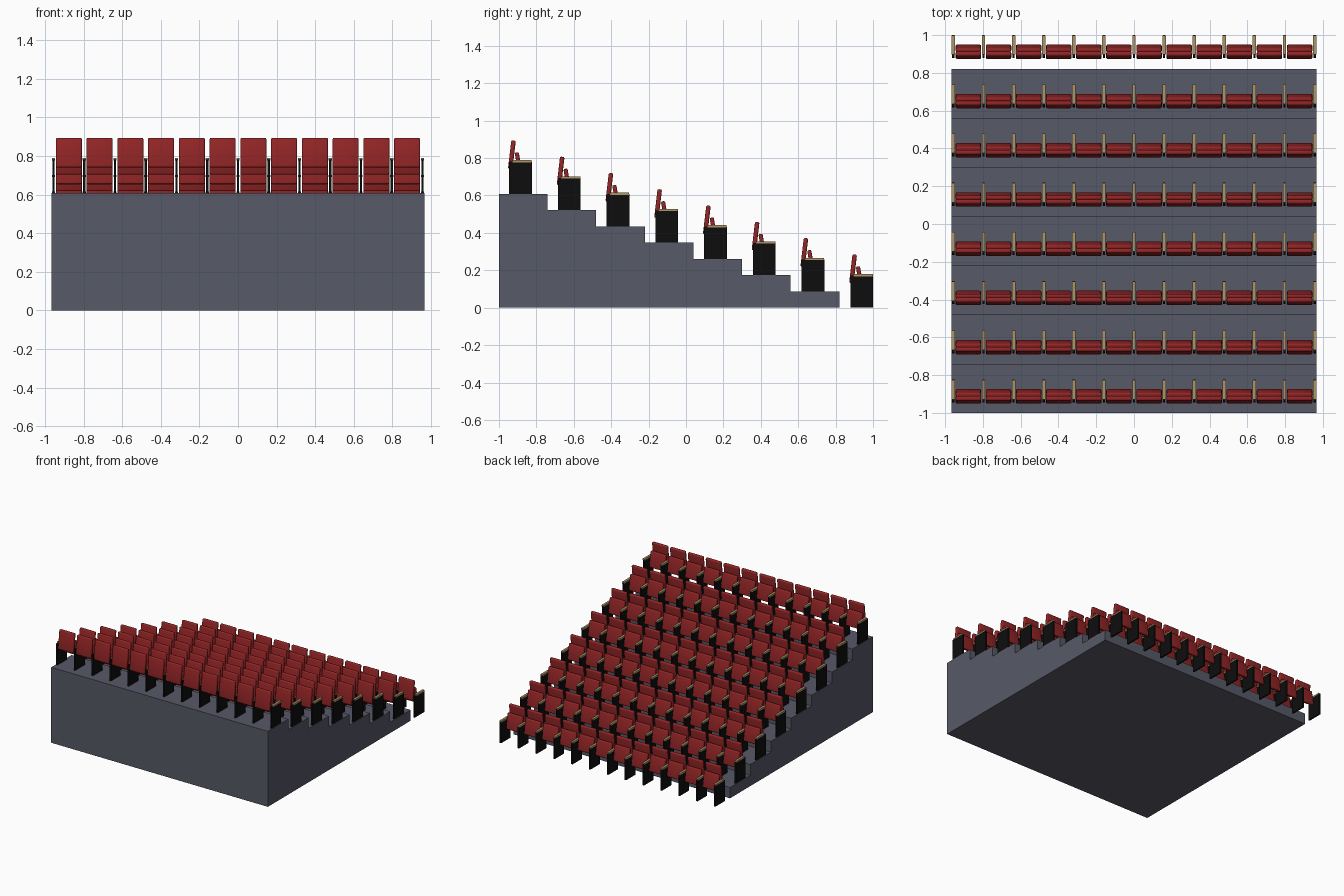
import bpy, bmesh, math
from mathutils import Matrix, Vector

cube = bpy.data.objects.get("Cube")
if cube:
    bpy.data.objects.remove(cube)

ROWS, SEATS = 8, 12
RISE, TREAD, PITCH = 0.087, 0.26, 0.1594
ROW_STEP = (0, 0.2606, -RISE)
TOP = RISE * (ROWS - 1)
HALF_W = 0.967


def material(name, color):
    m = bpy.data.materials.new(name)
    m.use_nodes = True
    m.diffuse_color = (*color, 1)
    m.node_tree.nodes["Principled BSDF"].inputs["Base Color"].default_value = (*color, 1)
    return m


concrete = material("slate grey", (0.095, 0.1, 0.135))
red = material("seat red", (0.29, 0.018, 0.019))
black = material("black panel", (0.004, 0.004, 0.004))
wood = material("armrest wood", (0.43, 0.30, 0.14))


def add_object(name, bm, mat):
    mesh = bpy.data.meshes.new(name)
    bmesh.ops.recalc_face_normals(bm, faces=bm.faces)
    bm.to_mesh(mesh)
    bm.free()
    mesh.materials.append(mat)
    obj = bpy.data.objects.new(name, mesh)
    bpy.context.collection.objects.link(obj)
    return obj


def extrude_profile(bm, points, width):
    """Extrude a (y, z) outline along x, centred on x = 0."""
    face = bm.faces.new([bm.verts.new((-width / 2, y, z)) for y, z in points])
    ext = bmesh.ops.extrude_face_region(bm, geom=[face])["geom"]
    verts = [g for g in ext if isinstance(g, bmesh.types.BMVert)]
    bmesh.ops.translate(bm, verts=verts, vec=(width, 0, 0))


def repeat(obj, count):
    """Repeat along the row, then down the rows."""
    obj.location.x = -PITCH * (count - 1) / 2
    for label, n, offset in (("seats", count, (PITCH, 0, 0)), ("rows", ROWS, ROW_STEP)):
        arr = obj.modifiers.new(label, 'ARRAY')
        arr.use_relative_offset = False
        arr.use_constant_offset = True
        arr.constant_offset_displace = offset
        arr.count = n


def cushion(name, low, high, width, thick, radius):
    """Rounded slab whose mid-line runs from low to high in the (y, z) plane."""
    a, b = Vector((0, *low)), Vector((0, *high))
    d = b - a
    bm = bmesh.new()
    tilt = Matrix.Rotation(-math.atan2(d.y, d.z), 4, 'X')
    bmesh.ops.create_cube(bm, size=1, matrix=Matrix.Diagonal((width, thick, d.length, 1)))
    bmesh.ops.bevel(bm, geom=bm.edges[:], offset=radius, segments=3,
                    profile=0.5, affect='EDGES')
    bmesh.ops.transform(bm, matrix=Matrix.Translation((a + b) / 2) @ tilt, verts=bm.verts)
    obj = add_object(name, bm, red)
    bpy.ops.object.select_all(action='DESELECT')
    obj.select_set(True)
    bpy.context.view_layer.objects.active = obj
    bpy.ops.object.shade_smooth_by_angle(angle=math.radians(35))
    repeat(obj, SEATS)


# Stepped platform
outline = [(-1, 0)]
for i in range(ROWS - 1):
    z = TOP - i * RISE
    outline += [(-1 + i * TREAD, z), (-1 + (i + 1) * TREAD, z)]
outline.append((-1 + (ROWS - 1) * TREAD, 0))
bm = bmesh.new()
extrude_profile(bm, outline, HALF_W * 2)
add_object("stepped_platform", bm, concrete)

# Backrests and folded-up seats
cushion("backrest", (-0.940, TOP + 0.132), (-0.922, TOP + 0.285), 0.135, 0.024, 0.008)
cushion("folded_seat", (-0.884, TOP + 0.096), (-0.905, TOP + 0.221), 0.135, 0.022, 0.008)

# Side panels between seats
bm = bmesh.new()
extrude_profile(bm, [(-0.946, TOP), (-0.824, TOP), (-0.824, TOP + 0.172),
                     (-0.94, TOP + 0.172), (-0.946, TOP + 0.166)], 0.012)
repeat(add_object("side_panel", bm, black), SEATS + 1)

# Armrests on top of the panels
bm = bmesh.new()
extrude_profile(bm, [(-0.928, TOP + 0.168), (-0.825, TOP + 0.168),
                     (-0.825, TOP + 0.180), (-0.928, TOP + 0.180)], 0.018)
repeat(add_object("armrest", bm, wood), SEATS + 1)
